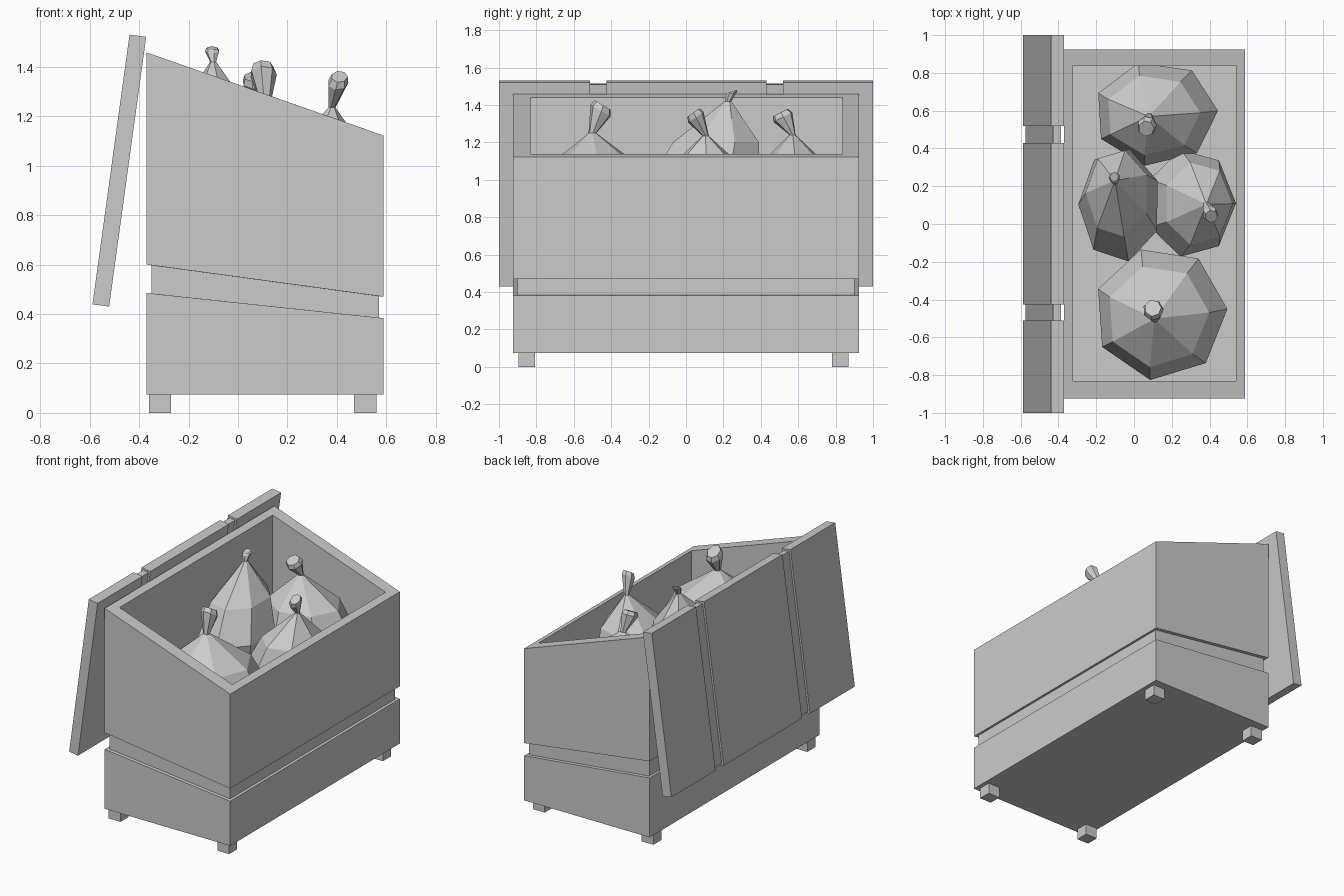
import bpy, bmesh
from math import cos, sin, pi, radians

if "Cube" in bpy.data.objects:
    bpy.data.objects.remove(bpy.data.objects["Cube"])


def loft(name, rings):
    """Skin a closed mesh through rings with equal point counts, capping both ends."""
    bm = bmesh.new()
    vs = [[bm.verts.new(p) for p in r] for r in rings]
    n = len(rings[0])
    for a, b in zip(vs, vs[1:]):
        for i in range(n):
            j = (i + 1) % n
            bm.faces.new((a[i], a[j], b[j], b[i]))
    bm.faces.new(vs[0])
    bm.faces.new(vs[-1])
    bmesh.ops.recalc_face_normals(bm, faces=bm.faces)
    me = bpy.data.meshes.new(name)
    bm.to_mesh(me)
    bm.free()
    ob = bpy.data.objects.new(name, me)
    bpy.context.collection.objects.link(ob)
    return ob


def rect(x0, x1, y0, y1, z_back, z_front):
    """Rectangle sloping along x."""
    return [(x0, y0, z_back), (x1, y0, z_front), (x1, y1, z_front), (x0, y1, z_back)]


# Bin body: outer wall with sloped groove, rim, inner cavity
OUT = (-0.37, 0.588, -0.925, 0.925)
GROOVE = (-0.35, 0.57, -0.9, 0.9)
IN = (-0.322, 0.54, -0.832, 0.838)
loft("bin_body", [
    rect(*OUT, 0.075, 0.075),
    rect(*OUT, 0.485, 0.383),
    rect(*GROOVE, 0.483, 0.385),
    rect(*GROOVE, 0.597, 0.472),
    rect(*OUT, 0.60, 0.47),
    rect(*OUT, 1.458, 1.122),
    rect(*IN, 1.441, 1.139),
    rect(*IN, 0.58, 0.58),
])

# Feet
for side, x in (("back", -0.315), ("front", 0.515)):
    for end, y in (("left", -0.852), ("right", 0.825)):
        b = (x - 0.045, x + 0.045, y - 0.044, y + 0.044)
        loft(f"foot_{side}_{end}", [rect(*b, 0, 0), rect(*b, 0.08, 0.08)])

# Open lid: tilted slab hanging at the back, with two recessed bands
CX, CZ = -0.48, 0.98
U = (0.136, 0.99)     # along the lid
V = (0.99, -0.136)    # through the lid


def lid_ring(y, inset):
    h, t = 0.551 - inset, 0.034 - inset
    return [(CX + a * h * U[0] + b * t * V[0], y, CZ + a * h * U[1] + b * t * V[1])
            for a, b in ((-1, -1), (-1, 1), (1, 1), (1, -1))]


D = 0.013
loft("lid", [lid_ring(y, d) for y, d in (
    (-1, 0), (-0.512, 0), (-0.512, D), (-0.425, D), (-0.425, 0),
    (0.43, 0), (0.43, D), (0.518, D), (0.518, 0), (1, 0))])


# Tied bags: seven-sided sacks with a pinched neck and flared end
PROFILE = ((0, 0.35), (0.15, 0.8), (0.45, 1), (0.72, 0.77), (0.88, 0.36), (1, 0.06))


def bag(name, base, pinch, top, rx, ry, z0, r_top, tilt, rot):
    def ring(cx, cy, cz, a, b, slope=0):
        return [(cx + a * cos(t), cy + b * sin(t), cz + slope * b * sin(t))
                for t in (radians(rot) + 2 * pi * i / 7 for i in range(7))]
    rings = []
    for t, r in PROFILE:
        k = max(0, (t - 0.45) / 0.55)
        rings.append(ring(base[0] + (pinch[0] - base[0]) * k,
                          base[1] + (pinch[1] - base[1]) * k,
                          z0 + (pinch[2] - z0) * t, rx * r, ry * r))
    mid = [p + (q - p) * 0.8 for p, q in zip(pinch, top)]
    rings.append(ring(*mid, r_top, r_top, tilt))
    rings.append(ring(*top, r_top * 0.8, r_top * 0.8, tilt))
    loft(name, rings)


bag("bag_left", (0.14, -0.475), (0.11, -0.50, 1.25), (0.10, -0.445, 1.40),
    0.355, 0.355, 0.58, 0.055, -0.6, 4)
bag("bag_right", (0.115, 0.585), (0.08, 0.57, 1.24), (0.065, 0.505, 1.36),
    0.33, 0.28, 0.58, 0.052, 0.5, 3)
bag("bag_front", (0.30, 0.11), (0.38, 0.105, 1.235), (0.41, 0.04, 1.36),
    0.24, 0.29, 0.58, 0.042, 0.7, 0)
bag("bag_back", (-0.075, 0.10), (-0.10, 0.225, 1.42), (-0.105, 0.25, 1.475),
    0.22, 0.305, 0.64, 0.03, 0.3, 25)
